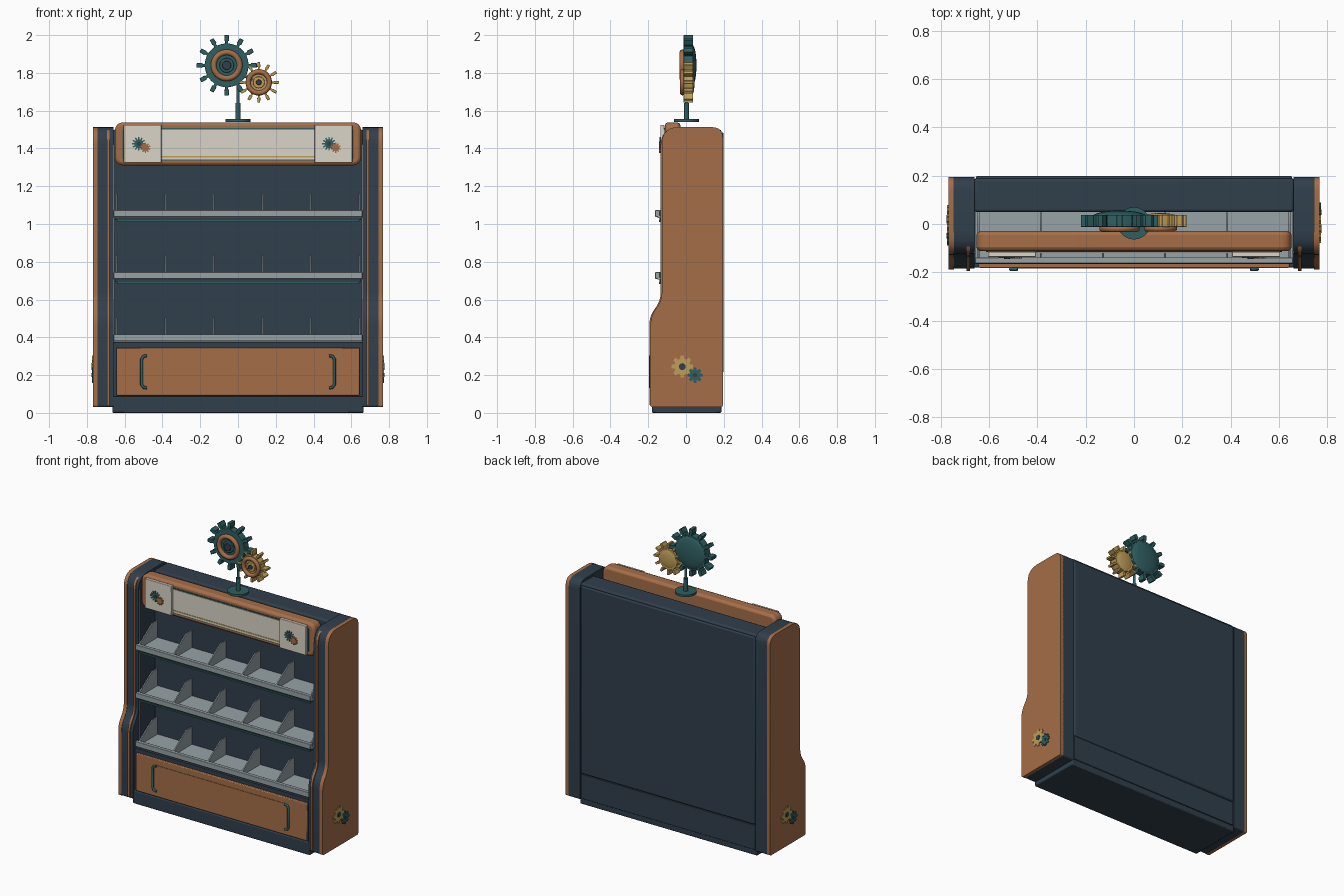
import bpy, bmesh, math
from mathutils import Vector

if "Cube" in bpy.data.objects:
    bpy.data.objects.remove(bpy.data.objects["Cube"])


def material(name, r, g, b):
    m = bpy.data.materials.new(name)
    m.use_nodes = True
    m.diffuse_color = (r, g, b, 1)
    bsdf = m.node_tree.nodes["Principled BSDF"]
    bsdf.inputs["Base Color"].default_value = (r, g, b, 1)
    bsdf.inputs["Roughness"].default_value = 0.6
    return m


COPPER = material("copper", 0.38, 0.155, 0.065)
NAVY = material("dark slate", 0.03, 0.05, 0.072)
TEAL = material("teal", 0.028, 0.115, 0.12)
GOLD = material("gold", 0.52, 0.34, 0.10)
GREY = material("shelf grey", 0.31, 0.36, 0.38)
CREAM = material("cream", 0.70, 0.66, 0.57)


def finish(name, bm, mat, bevel=0.0):
    bmesh.ops.recalc_face_normals(bm, faces=bm.faces)
    me = bpy.data.meshes.new(name)
    bm.to_mesh(me)
    bm.free()
    ob = bpy.data.objects.new(name, me)
    bpy.context.collection.objects.link(ob)
    me.materials.append(mat)
    if bevel:
        mod = ob.modifiers.new("soft edges", "BEVEL")
        mod.width, mod.segments, mod.angle_limit = bevel, 2, math.radians(40)
    bpy.ops.object.select_all(action="DESELECT")
    ob.select_set(True)
    bpy.context.view_layer.objects.active = ob
    bpy.ops.object.shade_smooth_by_angle(angle=math.radians(35))
    return ob


def prism(name, pts, lo, hi, axis, mat, bevel=0.0):
    """Extrude a 2D outline along x (outline in y, z) or y (outline in x, z)."""
    bm = bmesh.new()
    place = (lambda a, b: (lo, a, b)) if axis == "x" else (lambda a, b: (a, lo, b))
    face = bm.faces.new([bm.verts.new(place(a, b)) for a, b in pts])
    out = bmesh.ops.extrude_face_region(bm, geom=[face])
    move = Vector((hi - lo, 0, 0)) if axis == "x" else Vector((0, hi - lo, 0))
    for v in out["geom"]:
        if isinstance(v, bmesh.types.BMVert):
            v.co += move
    return finish(name, bm, mat, bevel)


def box(name, x0, x1, y0, y1, z0, z1, mat, bevel=0.0):
    return prism(name, [(x0, z0), (x1, z0), (x1, z1), (x0, z1)], y0, y1, "y", mat, bevel)


def rounded(corners, steps=6):
    """Outline with each (a, b, radius) corner eased into a curve."""
    pts = []
    for i, (a, b, r) in enumerate(corners):
        p = Vector((a, b))
        start, end = (p + (Vector(q[:2]) - p).normalized() * r
                      for q in (corners[i - 1], corners[(i + 1) % len(corners)]))
        for k in range(steps + 1):
            t = k / steps
            pts.append(tuple(start * (1 - t) ** 2 + p * 2 * t * (1 - t) + end * t * t))
    return pts


def rounded_rect(x0, x1, z0, z1, r):
    return rounded([(x0, z0, r), (x1, z0, r), (x1, z1, r), (x0, z1, r)])


def circle(a, b, r, n=28):
    return [(a + r * math.cos(math.tau * i / n), b + r * math.sin(math.tau * i / n))
            for i in range(n)]


def gear(a, b, root, tip, half, teeth, neck=1.0):
    """Gear outline; neck below 1 narrows the foot of each tooth."""
    pts, mid = [], root + (tip - root) * 0.3
    tooth = [(root, -half * neck), (mid, -half * neck), (mid, -half), (tip, -half * 0.85),
             (tip, half * 0.85), (mid, half), (mid, half * neck), (root, half * neck)]
    if neck == 1:
        tooth = [tooth[0], tooth[3], tooth[4], tooth[7]]
    for i in range(teeth):
        t = math.pi / 2 + math.tau * i / teeth
        c, s = math.cos(t), math.sin(t)
        pts += [(a + r * c - w * s, b + r * s + w * c) for r, w in tooth]
        h = t + math.pi / teeth
        pts.append((a + root * math.cos(h), b + root * math.sin(h)))
    return pts


def side_outline(front, inset=0.0):
    return rounded([(-0.185 - front, 0.03 + inset, 0.015), (-0.185 - front, 0.515, 0.05),
                    (-0.125 - front, 0.59, 0.05), (-0.125 - front, 1.513 - inset, 0.09),
                    (0.195 - inset, 1.513 - inset, 0.06), (0.195 - inset, 0.03 + inset, 0.015)])


# Side panels, trims, uprights and side gear badges
for s, side in ((1, "left"), (-1, "right")):
    prism(side + "_side_column", side_outline(0), s * 0.66, s * 0.746, "x", NAVY, 0.008)
    prism(side + "_side_panel", side_outline(0.003), s * 0.744, s * 0.768, "x", COPPER, 0.009)
    prism(side + "_front_trim", side_outline(0.009, 0.006), s * 0.679, s * 0.693, "x", COPPER, 0.004)
    box(side + "_shelf_upright", s * 0.653, s * 0.661, -0.122, -0.112, 0.38, 1.42, GREY)
    prism(side + "_badge_gear_large", gear(-0.02 * s, 0.245, 0.042, 0.058, 0.011, 8),
          s * 0.766, s * 0.773, "x", GOLD)
    prism(side + "_badge_gear_small", gear(0.048 * s, 0.2, 0.029, 0.041, 0.008, 8),
          s * 0.766, s * 0.774, "x", TEAL)
    for y, z, r in ((-0.02, 0.245, 0.018), (0.048, 0.2, 0.011)):
        prism(side + "_badge_hub", circle(y * s, z, r, 16), s * 0.766, s * 0.776, "x", NAVY)

# Carcass: plinth, lower cabinet and back
box("plinth", -0.665, 0.665, -0.18, 0.187, 0, 0.088, NAVY, 0.006)
box("lower_cabinet", -0.662, 0.662, -0.165, 0.06, 0.08, 0.372, NAVY)
box("back_cabinet", -0.662, 0.662, 0.05, 0.188, 0.03, 1.5, NAVY, 0.01)
box("back_lower_panel", -0.655, 0.655, 0.18, 0.194, 0.04, 0.207, NAVY, 0.003)
box("back_upper_panel", -0.655, 0.655, 0.18, 0.199, 0.212, 1.485, NAVY, 0.008)

# Drawer front with a raised field and two bracket handles
box("drawer_front", -0.643, 0.643, -0.182, -0.16, 0.092, 0.345, COPPER, 0.005)
prism("drawer_field", rounded_rect(-0.5, 0.5, 0.125, 0.306, 0.015), -0.185, -0.18, "y", COPPER)
for s in (1, -1):
    cu = bpy.data.curves.new("drawer_handle", "CURVE")
    cu.dimensions, cu.bevel_depth, cu.bevel_resolution = "3D", 0.008, 2
    cu.use_fill_caps = True
    path = [(0.482, 0.303), (0.5, 0.3), (0.51, 0.285), (0.51, 0.15), (0.5, 0.135), (0.482, 0.132)]
    spline = cu.splines.new("POLY")
    spline.points.add(len(path) - 1)
    for p, (x, z) in zip(spline.points, path):
        p.co = (s * x, -0.187, z, 1)
    cu.materials.append(TEAL)
    bpy.context.collection.objects.link(bpy.data.objects.new("drawer_handle", cu))

# Three shelves with lips and sloped dividers
for z in (0.38, 0.71, 1.037):
    box("shelf_floor", -0.658, 0.658, -0.15, 0.052, z - 0.004, z + 0.008, GREY)
    box("shelf_lip", -0.658, 0.658, -0.163, -0.138, z, z + 0.036, GREY, 0.003)
    box("shelf_underside", -0.65, 0.65, -0.14, 0.052, z - 0.016, z - 0.003, NAVY)
    box("shelf_rail", -0.64, 0.64, -0.143, -0.133, z - 0.027, z - 0.017, TEAL)
    for i in range(6):
        x = -0.643 + i * 0.2572
        prism("shelf_divider", [(-0.14, z), (0.051, z), (0.051, z + 0.124), (-0.005, z + 0.124),
                                (-0.14, z + 0.034)], x - 0.004, x + 0.004, "x", GREY)

# Header board, sign panel and end plates with gear emblems
prism("header_board", rounded_rect(-0.652, 0.652, 1.31, 1.538, 0.05), -0.112, -0.03, "y", COPPER, 0.016)
prism("sign_backing", rounded_rect(-0.612, 0.612, 1.335, 1.508, 0.02), -0.115, -0.108, "y", TEAL)
box("sign_panel", -0.604, 0.604, -0.119, -0.11, 1.342, 1.5, CREAM)
box("sign_gold_line", -0.41, 0.41, -0.121, -0.115, 1.352, 1.359, GOLD)
for s in (1, -1):
    box("end_plate", s * 0.405, s * 0.605, -0.136, -0.115, 1.325, 1.525, CREAM, 0.003)
    cx = -0.525 if s < 0 else 0.482
    prism("emblem_gear_large", gear(cx, 1.425, 0.023, 0.036, 0.004, 12), -0.141, -0.134, "y", TEAL)
    prism("emblem_gear_small", gear(cx + 0.035, 1.404, 0.019, 0.027, 0.004, 10), -0.143, -0.134, "y", COPPER)
    prism("emblem_hub", circle(cx, 1.425, 0.012, 16), -0.144, -0.134, "y", NAVY)


def lathe_ring(name, x, y, z, major, minor, mat):
    bpy.ops.mesh.primitive_torus_add(location=(x, y, z), rotation=(math.pi / 2, 0, 0),
                                     major_radius=major, minor_radius=minor,
                                     major_segments=32, minor_segments=10)
    ob = bpy.context.object
    ob.name = name
    ob.data.materials.append(mat)
    bpy.ops.object.shade_smooth()


def post(name, r, z0, z1, mat):
    bm = bmesh.new()
    bmesh.ops.create_cone(bm, cap_ends=True, segments=28, radius1=r, radius2=r, depth=z1 - z0)
    bmesh.ops.translate(bm, verts=bm.verts, vec=(0, 0.003, (z0 + z1) / 2))
    finish(name, bm, mat)


# Topper: stand with two meshed gears, domed at the back
post("topper_base", 0.067, 1.541, 1.555, TEAL)
post("topper_post", 0.014, 1.55, 1.64, TEAL)
post("topper_stem", 0.008, 1.63, 1.77, TEAL)
for label, x, z, root, tip, half, ring, tube, mat in (
        ("large", -0.06, 1.84, 0.116, 0.16, 0.013, 0.069, 0.015, TEAL),
        ("small", 0.11, 1.75, 0.07, 0.107, 0.0085, 0.056, 0.013, GOLD)):
    prism(label + "_topper_gear", gear(x, z, root, tip, half, 12, 0.6), -0.012, 0.038, "y", mat, 0.002)
    bm = bmesh.new()
    bmesh.ops.create_uvsphere(bm, u_segments=32, v_segments=16, radius=root)
    bmesh.ops.scale(bm, verts=bm.verts, vec=(0.97, 0.22, 0.97))
    bmesh.ops.translate(bm, verts=bm.verts, vec=(x, 0.03, z))
    finish(label + "_topper_dome", bm, mat)
    lathe_ring(label + "_topper_ring", x, -0.019, z, ring, tube, COPPER)
    prism(label + "_topper_boss", circle(x, z, ring * 0.56), -0.022, -0.01, "y", mat, 0.003)
    prism(label + "_topper_hub", circle(x, z, root * 0.21, 16), -0.032, -0.01, "y", NAVY, 0.003)
